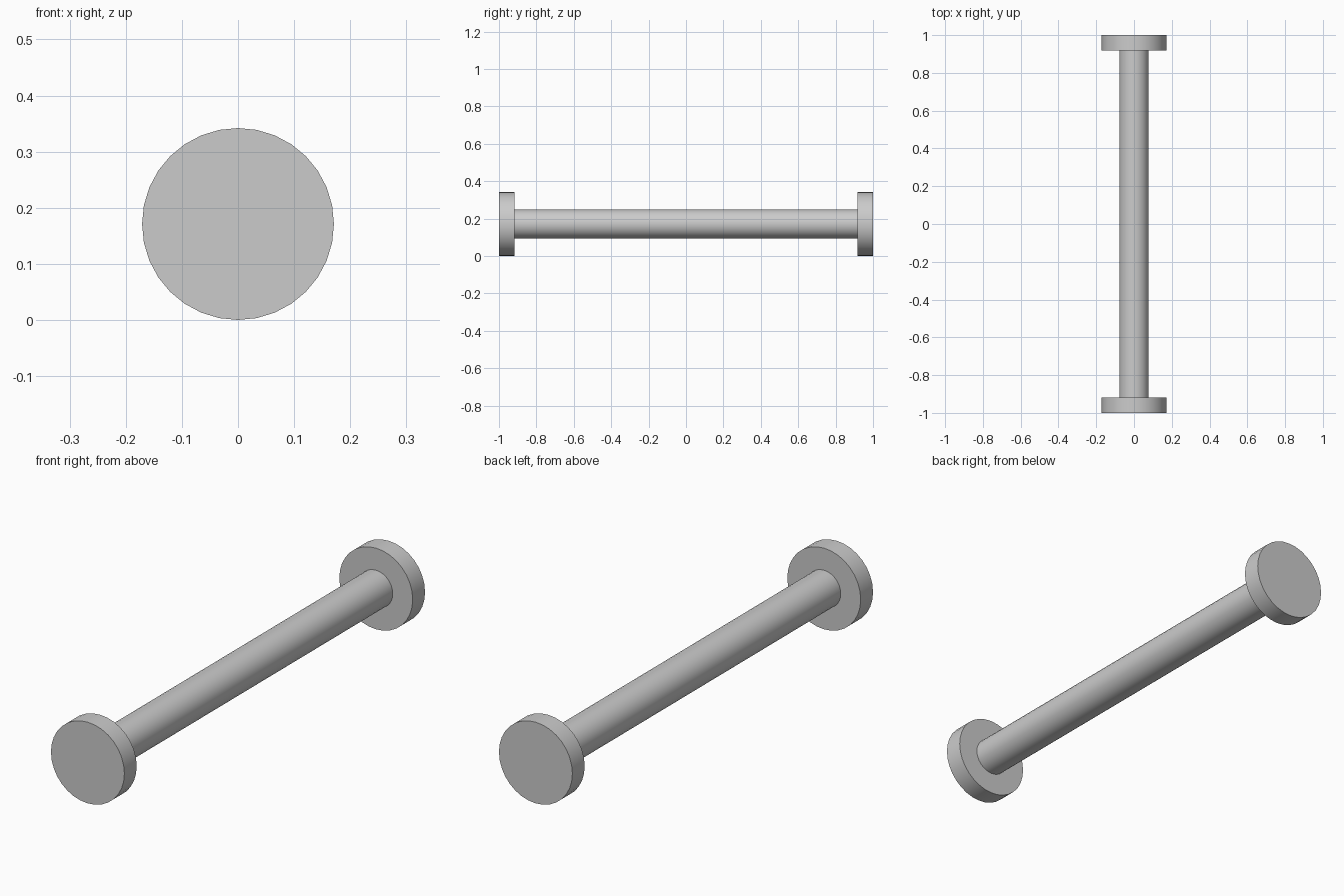
import bpy
import math

cube = bpy.data.objects.get("Cube")
if cube:
    bpy.data.objects.remove(cube, do_unlink=True)

# Single grey material
grey = bpy.data.materials.new("plain grey")
grey.use_nodes = True
colour = (0.6, 0.6, 0.6, 1.0)
grey.diffuse_color = colour
grey.node_tree.nodes["Principled BSDF"].inputs["Base Color"].default_value = colour

DISC_RADIUS = 0.171
DISC_WIDTH = 0.082
ROD_RADIUS = 0.078


def lying_cylinder(name, radius, y_start, y_end):
    """Cylinder along y, resting at the shared axis height."""
    bpy.ops.mesh.primitive_cylinder_add(
        vertices=32, radius=radius, depth=y_end - y_start,
        location=(0, (y_start + y_end) / 2, DISC_RADIUS),
        rotation=(math.pi / 2, 0, 0))
    part = bpy.context.object
    part.name = name
    part.data.materials.append(grey)
    bpy.ops.object.shade_smooth_by_angle(angle=math.radians(30))
    return part


# Rod between the two end discs
inner = 1 - DISC_WIDTH
lying_cylinder("rod", ROD_RADIUS, -inner, inner)
lying_cylinder("front_disc", DISC_RADIUS, -1, -inner)
lying_cylinder("back_disc", DISC_RADIUS, inner, 1)
